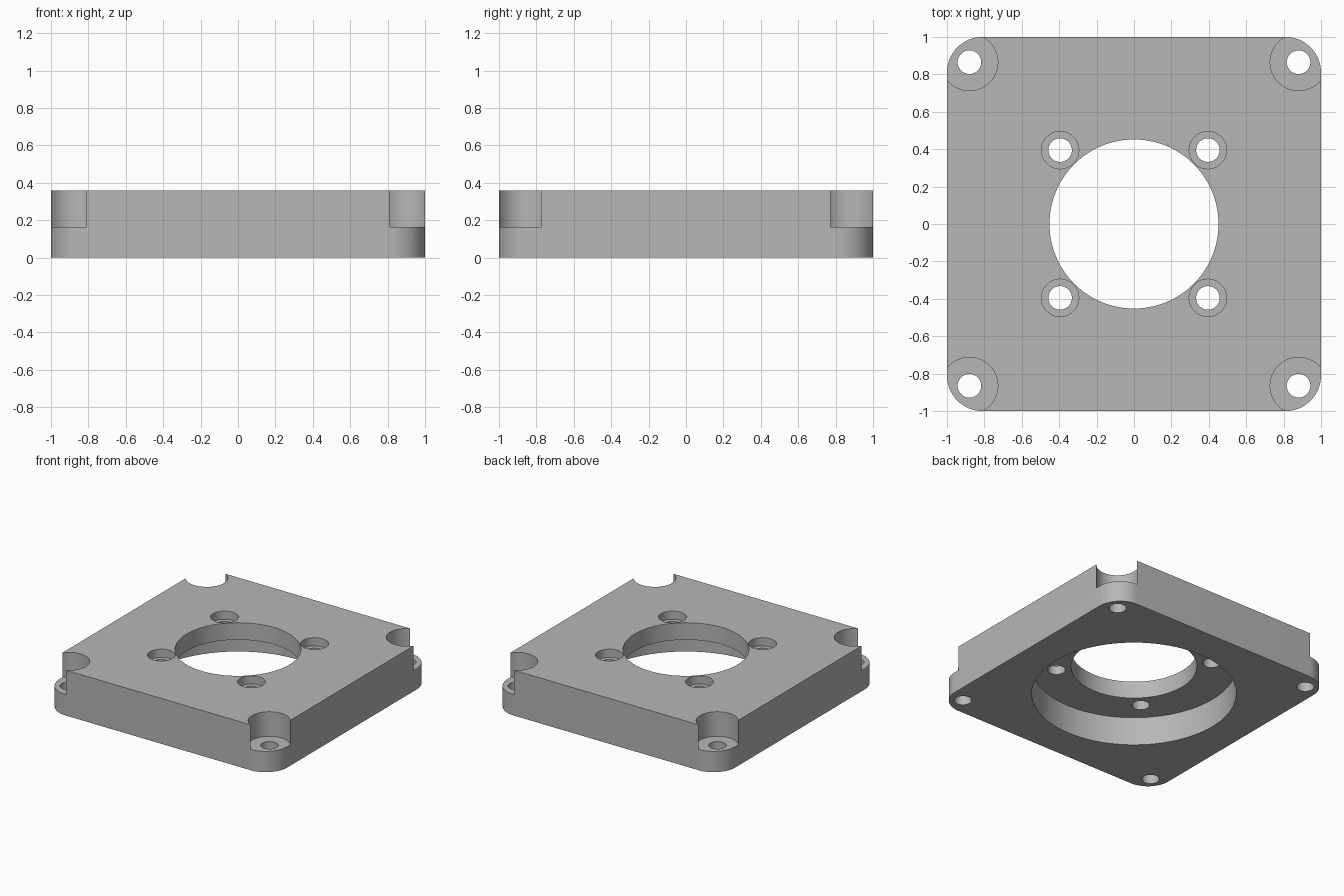
import bpy, bmesh, math
from mathutils import Matrix

if "Cube" in bpy.data.objects:
    bpy.data.objects.remove(bpy.data.objects["Cube"], do_unlink=True)

HEIGHT = 0.36
LEDGE = 0.165      # floor of the corner pockets
WEB = 0.225        # ceiling of the recess underneath
FILLET = 0.19

grey = bpy.data.materials.new("plain_grey")
grey.use_nodes = True
colour = (0.47, 0.47, 0.47, 1)
grey.diffuse_color = colour
grey.node_tree.nodes["Principled BSDF"].inputs["Base Color"].default_value = colour


def make_object(name, bm):
    bmesh.ops.recalc_face_normals(bm, faces=bm.faces)
    mesh = bpy.data.meshes.new(name)
    bm.to_mesh(mesh)
    bm.free()
    mesh.materials.append(grey)
    obj = bpy.data.objects.new(name, mesh)
    bpy.context.collection.objects.link(obj)
    return obj


def stepped_cutter(name, x, y, profile, segments=64):
    """Closed round cutter from (radius, z) steps, lowest first."""
    bm = bmesh.new()
    rings = []
    for r, z in profile:
        angles = [2 * math.pi * i / segments for i in range(segments)]
        rings.append([bm.verts.new((x + r * math.cos(a), y + r * math.sin(a), z))
                      for a in angles])
    for low, high in zip(rings, rings[1:]):
        for i in range(segments):
            j = (i + 1) % segments
            bm.faces.new((low[i], low[j], high[j], high[i]))
    bm.faces.new(rings[0])
    bm.faces.new(rings[-1])
    obj = make_object(name, bm)
    obj.hide_render = True
    return obj


# Block with rounded vertical corners
bm = bmesh.new()
bmesh.ops.create_cube(bm, size=1, matrix=Matrix.Translation((0, 0, HEIGHT / 2))
                      @ Matrix.Diagonal((2, 2, HEIGHT, 1)))
uprights = [e for e in bm.edges if abs(e.verts[0].co.z - e.verts[1].co.z) > 0.1]
bmesh.ops.bevel(bm, geom=uprights, offset=FILLET, segments=16, profile=0.5,
                affect='EDGES')
plate = make_object("mounting_plate", bm)

# Central bore with the wide recess underneath
below, above = -0.1, HEIGHT + 0.1
cutters = [stepped_cutter("bore_cutter", 0, 0,
                          [(0.735, below), (0.735, WEB), (0.452, WEB), (0.452, above)], 96)]

# Counterbored inner holes and corner pockets with bolt holes
for sx in (-1, 1):
    for sy in (-1, 1):
        sink = HEIGHT - 0.065
        cutters.append(stepped_cutter(
            "inner_hole_cutter", sx * 0.395, sy * 0.395,
            [(0.063, below), (0.063, sink), (0.1, sink), (0.1, above)]))
        cutters.append(stepped_cutter(
            "corner_pocket_cutter", sx * 0.88, sy * 0.865,
            [(0.063, below), (0.063, LEDGE), (0.152, LEDGE), (0.152, above)]))

bpy.ops.object.select_all(action='DESELECT')
plate.select_set(True)
bpy.context.view_layer.objects.active = plate
for cutter in cutters:
    mod = plate.modifiers.new("cut", 'BOOLEAN')
    mod.operation = 'DIFFERENCE'
    mod.solver = 'EXACT'
    mod.object = cutter
    bpy.ops.object.modifier_apply(modifier=mod.name)
    bpy.data.objects.remove(cutter, do_unlink=True)

bpy.ops.object.shade_smooth_by_angle(angle=math.radians(30))
